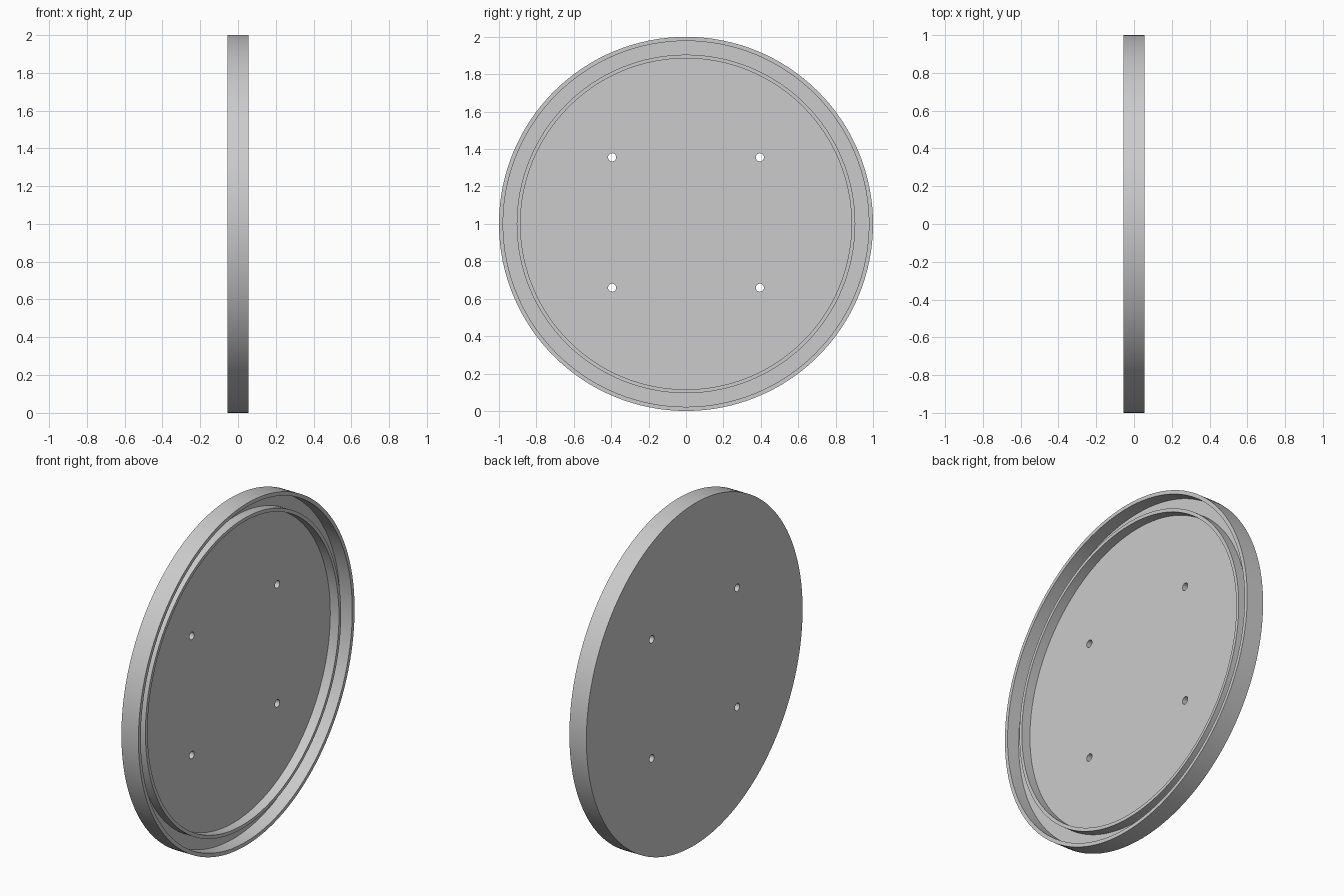
import bpy, bmesh, math
from mathutils import Matrix, Vector

if "Cube" in bpy.data.objects:
    bpy.data.objects.remove(bpy.data.objects["Cube"])

SEGMENTS = 128
BACK, FLOOR, RING_TOP, RIM_TOP = -0.055, -0.022, 0.034, 0.055

grey = bpy.data.materials.new("plain grey")
grey.diffuse_color = (0.6, 0.6, 0.6, 1)
grey.use_nodes = True
grey.node_tree.nodes["Principled BSDF"].inputs["Base Color"].default_value = grey.diffuse_color

# Lathe profile (x, radius): back, rim, groove, inner ring, recessed plate
profile = [(BACK, 1.0), (RIM_TOP, 1.0), (RIM_TOP, 0.978), (FLOOR, 0.978),
           (FLOOR, 0.905), (RING_TOP, 0.905), (RING_TOP, 0.885), (FLOOR, 0.885)]


def finish(bm, name):
    bmesh.ops.recalc_face_normals(bm, faces=bm.faces)
    mesh = bpy.data.meshes.new(name)
    bm.to_mesh(mesh)
    bm.free()
    obj = bpy.data.objects.new(name, mesh)
    bpy.context.collection.objects.link(obj)
    mesh.materials.append(grey)
    return obj


# Round cover, spun about the x axis
bm = bmesh.new()
loops = []
for x, r in profile:
    loops.append([bm.verts.new((x, r * math.cos(a), 1 + r * math.sin(a)))
                  for a in (2 * math.pi * i / SEGMENTS for i in range(SEGMENTS))])
for a, b in zip(loops, loops[1:]):
    for i in range(SEGMENTS):
        j = (i + 1) % SEGMENTS
        bm.faces.new((a[i], a[j], b[j], b[i]))
bm.faces.new(loops[0])
bm.faces.new(loops[-1])
cover = finish(bm, "round_cover")

# Cutters for the four screw holes
bm = bmesh.new()
for y in (-0.395, 0.395):
    for z in (0.659, 1.356):
        bmesh.ops.create_cone(
            bm, cap_ends=True, segments=16, radius1=0.022, radius2=0.022, depth=0.3,
            matrix=Matrix.Translation(Vector((0, y, z))) @ Matrix.Rotation(math.pi / 2, 4, 'Y'))
cutter = finish(bm, "screw_hole_cutter")
cutter.hide_render = True
cutter.hide_set(True)

holes = cover.modifiers.new("screw holes", 'BOOLEAN')
holes.operation = 'DIFFERENCE'
holes.solver = 'EXACT'
holes.object = cutter

# Apply the holes, then smooth the curved walls
bpy.context.view_layer.objects.active = cover
cover.select_set(True)
bpy.ops.object.modifier_apply(modifier=holes.name)
bpy.ops.object.shade_smooth_by_angle(angle=math.radians(30))
bpy.data.objects.remove(cutter)
